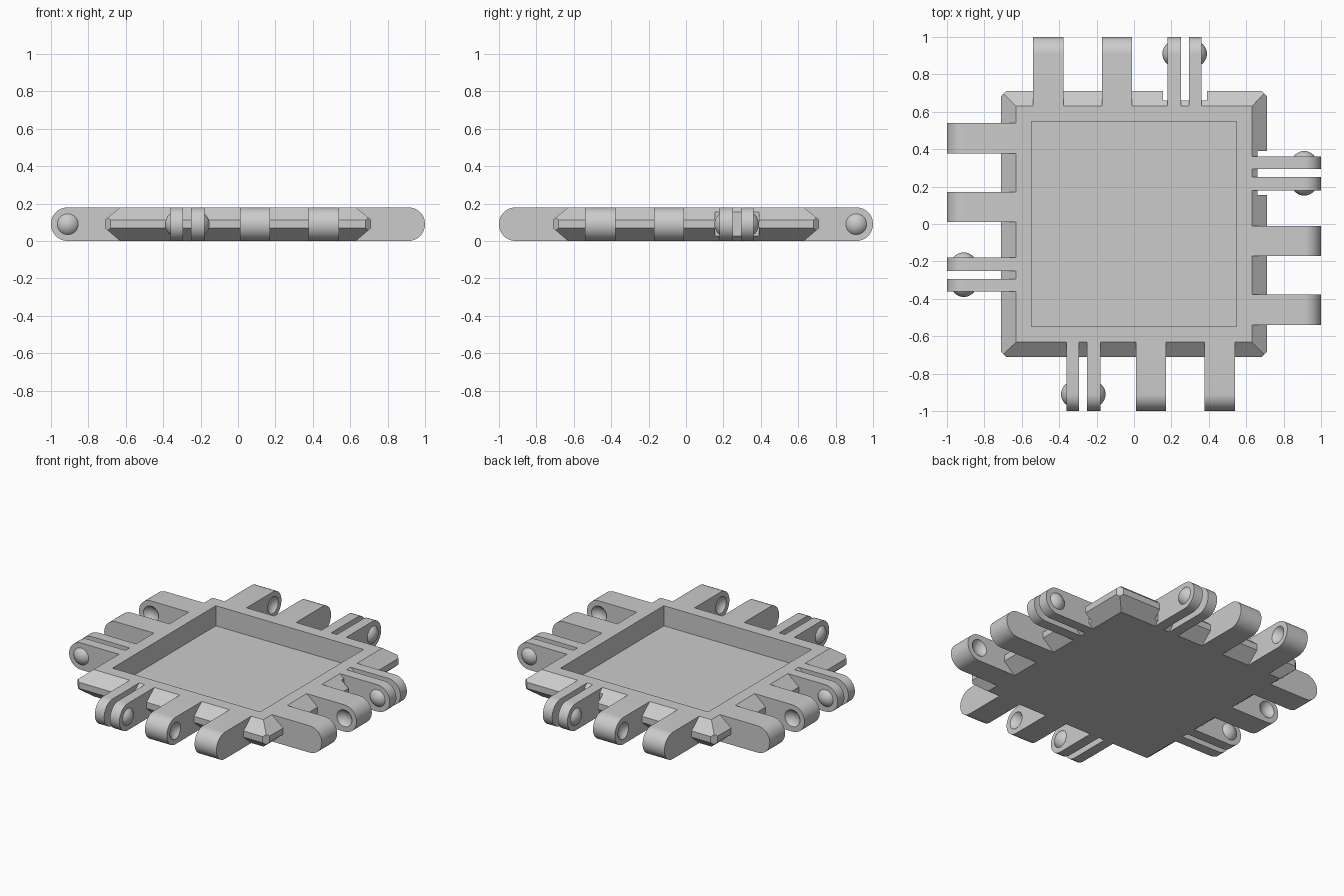
import bpy, bmesh, math
from mathutils import Matrix, Vector

if "Cube" in bpy.data.objects:
    bpy.data.objects.remove(bpy.data.objects["Cube"], do_unlink=True)

HEIGHT = 0.18
R = HEIGHT / 2          # finger tip radius
PIVOT = 1 - R           # distance of the hinge axis from the centre
CAP_R, CAP_H = 0.07, 0.028

grey = bpy.data.materials.new("plain grey")
grey.use_nodes = True
grey.diffuse_color = (0.6, 0.6, 0.6, 1)
grey.node_tree.nodes["Principled BSDF"].inputs["Base Color"].default_value = (0.6, 0.6, 0.6, 1)

# The four sides: back, front, and their mirror images across the diagonal
swap = Matrix(((0, 1, 0, 0), (1, 0, 0, 0), (0, 0, 1, 0), (0, 0, 0, 1)))
turn = Matrix.Rotation(math.pi, 4, "Z")
SIDES = {"back": Matrix.Identity(4), "front": turn, "right": swap, "left": turn @ swap}


def finish(name, bm):
    bmesh.ops.recalc_face_normals(bm, faces=bm.faces)
    mesh = bpy.data.meshes.new(name)
    bm.to_mesh(mesh)
    bm.free()
    mesh.materials.append(grey)
    obj = bpy.data.objects.new(name, mesh)
    bpy.context.collection.objects.link(obj)
    return obj


def select(obj):
    bpy.ops.object.select_all(action="DESELECT")
    obj.select_set(True)
    bpy.context.view_layer.objects.active = obj


def carve(obj, cutter):
    mod = obj.modifiers.new("cut", "BOOLEAN")
    mod.operation, mod.solver, mod.object = "DIFFERENCE", "EXACT", cutter
    select(obj)
    bpy.ops.object.modifier_apply(modifier=mod.name)
    bpy.data.objects.remove(cutter, do_unlink=True)


def box(name, low, high, matrix=Matrix.Identity(4)):
    low, high = Vector(low), Vector(high)
    bm = bmesh.new()
    bmesh.ops.create_cube(bm, size=1)
    for v in bm.verts:
        v.co = (low + high) / 2 + v.co * (high - low)
    bm.transform(matrix)
    return finish(name, bm)


def ball(bm, x):
    m = Matrix.Translation((x, PIVOT, R)) @ Matrix.Rotation(math.pi / 2, 4, "Y")
    bmesh.ops.create_uvsphere(bm, u_segments=32, v_segments=24, radius=CAP_R, matrix=m)


def place(obj, matrix):
    obj.data.transform(matrix)
    if matrix.determinant() < 0:
        obj.data.flip_normals()
    select(obj)
    bpy.ops.object.shade_smooth_by_angle(angle=math.radians(30))


def finger(name, x0, x1):
    # Bar with a half-round tip
    profile = [(0.63, 0), (0.63, HEIGHT)]
    for i in range(25):
        a = math.pi / 2 - math.pi * i / 24
        profile.append((PIVOT + R * math.cos(a), R + R * math.sin(a)))
    bm = bmesh.new()
    face = bm.faces.new([bm.verts.new((x0, y, z)) for y, z in profile])
    out = bmesh.ops.extrude_face_region(bm, geom=[face])
    new = [g for g in out["geom"] if isinstance(g, bmesh.types.BMVert)]
    bmesh.ops.translate(bm, verts=new, vec=(x1 - x0, 0, 0))
    return finish(name, bm)


# Tray body with bevelled rim
bm = bmesh.new()
rings = []
for half, z in ((0.63, 0), (0.712, 0.07), (0.712, 0.112), (0.63, HEIGHT)):
    rings.append([bm.verts.new((half * sx, half * sy, z))
                  for sx, sy in ((-1, -1), (1, -1), (1, 1), (-1, 1))])
for a, b in zip(rings, rings[1:]):
    for i in range(4):
        j = (i + 1) % 4
        bm.faces.new((a[i], a[j], b[j], b[i]))
bm.faces.new(rings[0][::-1])
bm.faces.new(rings[-1])
# Trimmed vertical corners
for sx in (-1, 1):
    for sy in (-1, 1):
        geom = bm.verts[:] + bm.edges[:] + bm.faces[:]
        cut = bmesh.ops.bisect_plane(bm, geom=geom, plane_co=(0.697 * sx, 0.697 * sy, 0),
                                     plane_no=(sx, sy, 0), clear_outer=True)
        edges = [g for g in cut["geom_cut"] if isinstance(g, bmesh.types.BMEdge)]
        bmesh.ops.holes_fill(bm, edges=edges)
tray = finish("tray", bm)

# Square pocket, and a notch in the rim at each clip
carve(tray, box("pocket_cutter", (-0.548, -0.548, 0.045), (0.548, 0.548, 0.3)))
for matrix in SIDES.values():
    carve(tray, box("notch_cutter", (0.155, 0.66, -0.1), (0.39, 0.8, 0.3), matrix))

for side, matrix in SIDES.items():
    # Wide fingers with a round dimple on the faces that look at each other
    for label, x0, x1, inner in (("outer", -0.54, -0.378, 1), ("inner", -0.172, -0.01, -1)):
        bar = finger(f"{side}_{label}_socket_finger", x0, x1)
        bm = bmesh.new()
        ball(bm, (x1 if inner > 0 else x0) + inner * (CAP_R - CAP_H))
        carve(bar, finish("dimple_cutter", bm))
        place(bar, matrix)
    # Thin clip fingers with a round bump on the faces that look apart
    for label, x0, x1, out in (("inner", 0.18, 0.25, -1), ("outer", 0.293, 0.362, 1)):
        place(finger(f"{side}_{label}_clip_finger", x0, x1), matrix)
        face_x = x1 if out > 0 else x0
        bm = bmesh.new()
        ball(bm, face_x - out * (CAP_R - CAP_H))
        bmesh.ops.bisect_plane(bm, geom=bm.verts[:] + bm.edges[:] + bm.faces[:],
                               plane_co=(face_x - out * 0.003, 0, 0),
                               plane_no=(-out, 0, 0), clear_outer=True)
        bmesh.ops.holes_fill(bm, edges=[e for e in bm.edges if e.is_boundary])
        place(finish(f"{side}_{label}_clip_bump", bm), matrix)
